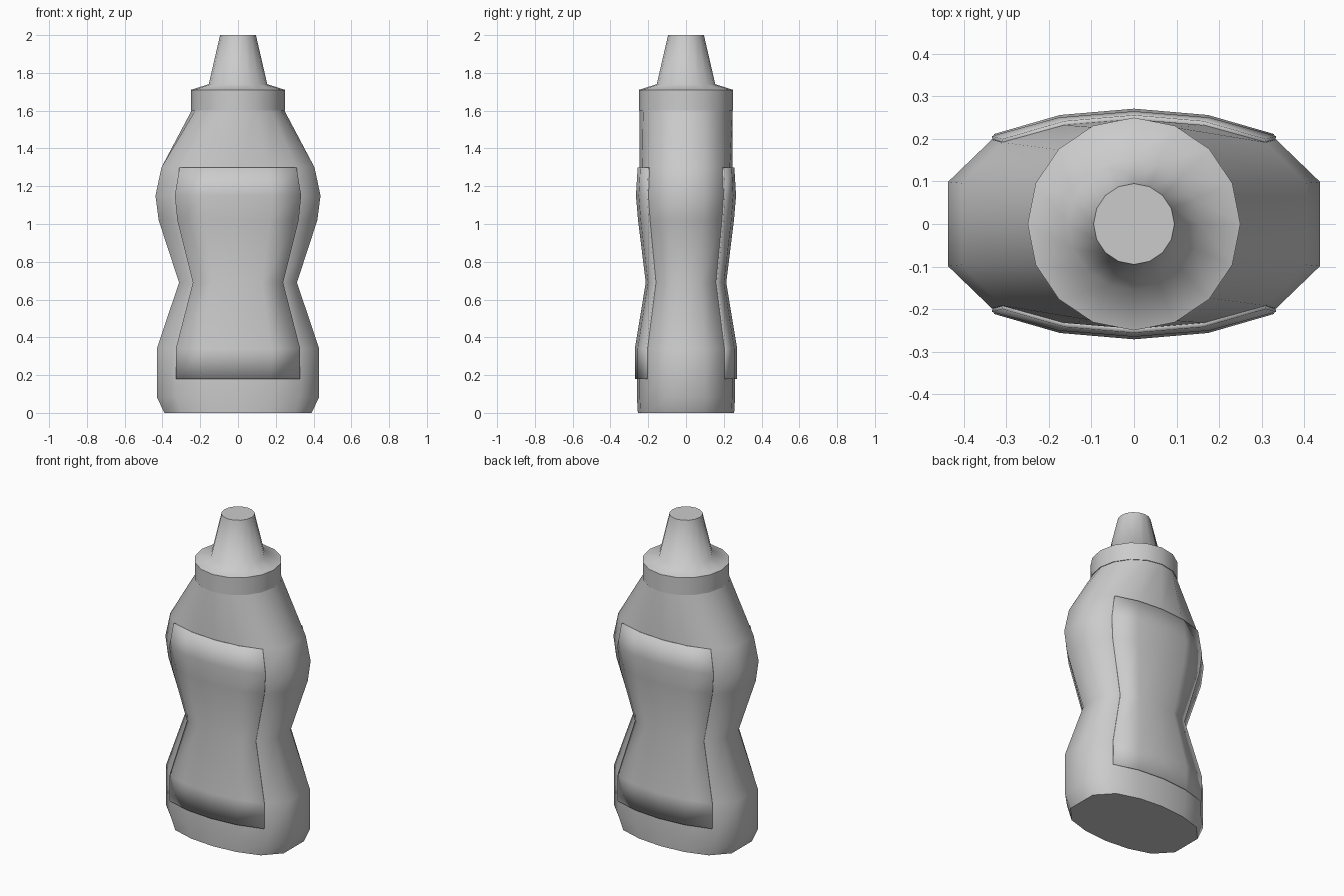
import bpy
import bmesh
from math import cos, sin, tau, radians

cube = bpy.data.objects.get("Cube")
if cube:
    bpy.data.objects.remove(cube)

SIDES = 16
grey = bpy.data.materials.new("Plain grey")
grey.use_nodes = True
COLOUR = (0.6, 0.6, 0.6, 1)
grey.diffuse_color = COLOUR
grey.node_tree.nodes["Principled BSDF"].inputs["Base Color"].default_value = COLOUR


def circle(radius, z):
    return [(radius * cos(tau * i / SIDES), radius * sin(tau * i / SIDES), z)
            for i in range(SIDES)]


# One quarter of the rounded-oval section, as fractions of half width and half depth
QUARTER = [(1, 0), (1, 0.39), (0.765, 0.78), (0.405, 0.945), (0, 1)]


def oval(width, depth, z):
    half = QUARTER + [(-x, y) for x, y in QUARTER[-2::-1]]
    full = half + [(x, -y) for x, y in half[-2:0:-1]]
    return [(x * width, y * depth, z) for x, y in full]


def loft(name, rings, closed=True, angle=60):
    """Skin a stack of rings; closed ones are also capped at both ends."""
    bm = bmesh.new()
    loops = [[bm.verts.new(p) for p in ring] for ring in rings]
    count = len(loops[0])
    for low, high in zip(loops, loops[1:]):
        for i in range(count if closed else count - 1):
            j = (i + 1) % count
            bm.faces.new((low[i], low[j], high[j], high[i]))
    if closed:
        bm.faces.new(loops[0][::-1])
        bm.faces.new(loops[-1])
        bmesh.ops.recalc_face_normals(bm, faces=bm.faces)
    mesh = bpy.data.meshes.new(name)
    bm.to_mesh(mesh)
    bm.free()
    mesh.materials.append(grey)
    obj = bpy.data.objects.new(name, mesh)
    bpy.context.collection.objects.link(obj)
    bpy.ops.object.select_all(action='DESELECT')
    obj.select_set(True)
    bpy.context.view_layer.objects.active = obj
    bpy.ops.object.shade_smooth_by_angle(angle=radians(angle))
    return obj


# Bottle body: half width, half depth, height, closing to a round neck
body = [(0.39, 0.255, 0), (0.43, 0.26, 0.085), (0.43, 0.26, 0.34),
        (0.312, 0.203, 0.69), (0.42, 0.243, 1.02), (0.437, 0.254, 1.15),
        (0.405, 0.246, 1.3)]
loft("bottle_body", [oval(*r) for r in body] + [circle(0.246, 1.6), circle(0.24, 1.64)])

# Raised label panels on the front and back, following the body
panel = [(0.43, 0.271, 0.18), (0.43, 0.271, 0.34), (0.312, 0.213, 0.69),
         (0.42, 0.254, 1.02), (0.437, 0.265, 1.15), (0.405, 0.256, 1.3)]
for name, start in (("back_panel", 2), ("front_panel", 10)):
    strip = [oval(*r)[start:start + 5] for r in panel]
    plate = loft(name, strip, closed=False, angle=45)
    rim = plate.modifiers.new("Rim", 'SOLIDIFY')
    rim.thickness = 0.015
    rim.offset = -1

# Screw cap with its tapered nozzle
cap = [(0.25, 1.6), (0.25, 1.71), (0.155, 1.74), (0.095, 2.0)]
loft("cap_and_nozzle", [circle(r, z) for r, z in cap], angle=68)
